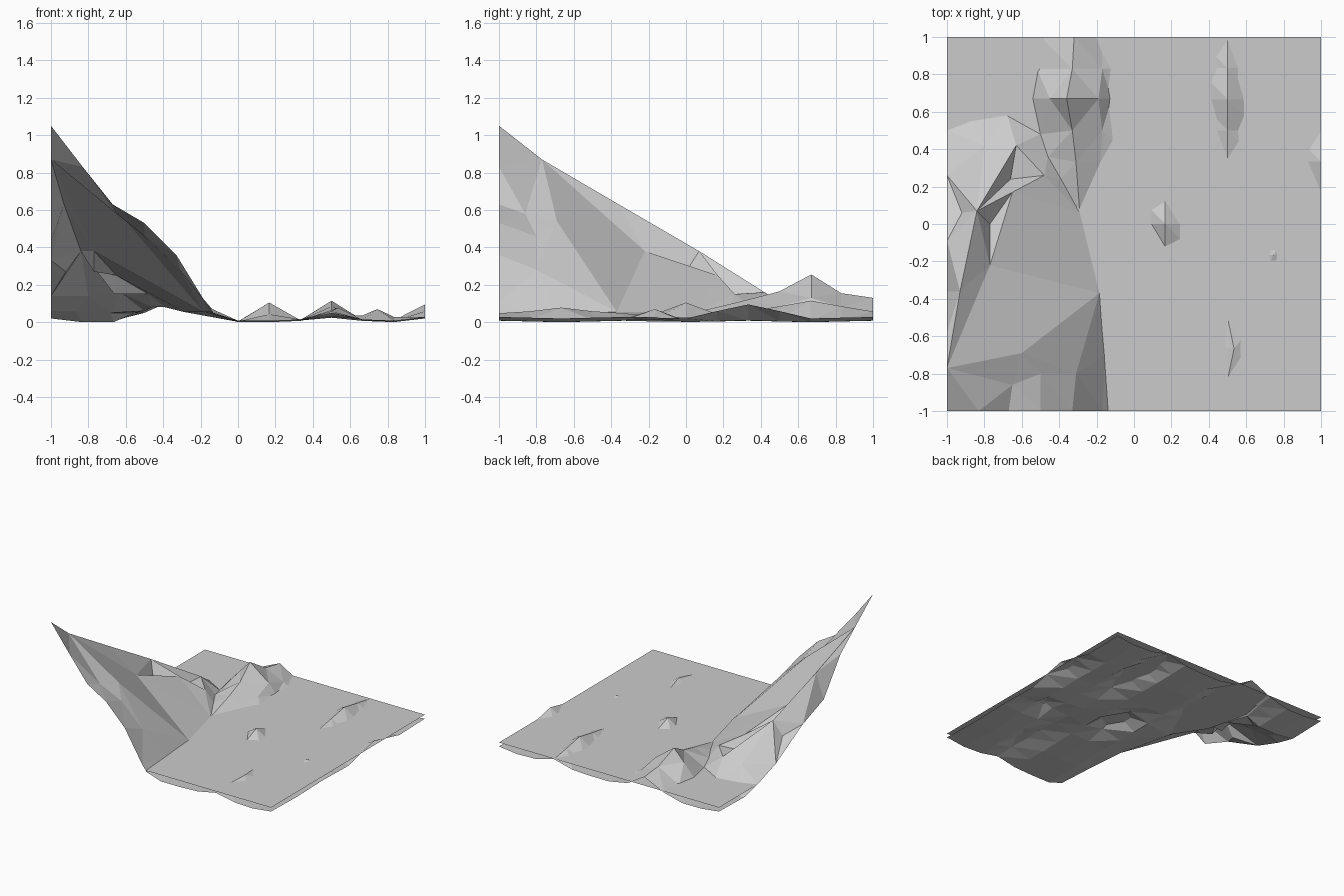
import bpy, math
from mathutils import Vector
from mathutils.geometry import delaunay_2d_cdt

WATER = 0.06


def add_mesh(name, verts, faces):
    me = bpy.data.meshes.new(name)
    me.from_pydata(verts, [], faces)
    me.update()
    ob = bpy.data.objects.new(name, me)
    bpy.context.collection.objects.link(ob)
    return ob


# Small rocks poking through the water: x, y, peak height, x radius, y radius
rocks = [
    (1/6, 0, 0.105, 0.17, 0.27),
    (0.5, 2/3, 0.115, 0.17, 0.48),
    (0.535, -2/3, 0.078, 0.14, 0.55),
    (0.745, -1/6, 0.07, 0.14, 0.17),
    (1.0, 1/3, 0.095, 0.17, 0.33),
]


def seabed(x, y):
    z = 0.008 * (1 - math.cos(3 * math.pi * y)) / 2
    z += 0.024 * math.exp(-((x - 0.5) / 0.15) ** 2)
    z += 0.02 * max(0, abs(x) - 0.83) / 0.17
    for rx, ry, h, a, b in rocks:
        d = min(1, math.hypot((x - rx) / a, (y - ry) / b))
        z = max(z, z + (h - z) * (1 - d))
    return z


# Rear crest of the mountain and the front spur below it, kept as crease edges
crest = [(-1, -.77, .87), (-.93, -.36, .63), (-.84, .07, .38), (-.63, .42, .16)]
spur = [(-.77, -.22, .38), (-.65, .17, .25), (-.48, .26, .15), (-.39, .24, .08)]

# Coastal mountain: front edge, left edge, slopes and rear lobe
mountain = [
    (-1, -1, 1.05), (-.83, -1, .83), (-.67, -1, .63), (-.5, -1, .53),
    (-.33, -1, .36), (-.17, -1, .10), (-.13, -1, .05),
    (-1, -.58, .72), (-1, -.36, .43), (-1, -.09, .33),
    (-1, .26, .14), (-1, .5, .06),
    (-.60, -.69, .54), (-.65, -.86, .58), (-.5, -.8, .46), (-.31, -.8, .28),
    (-.155, -.7, .055), (-.185, -.37, .055), (-.29, .06, .055),
    (-.92, .06, .27), (-.77, .0, .27), (-.66, .24, .15),
    (-.8, .42, .14), (-.87, .55, .06), (-.68, .59, .05), (-.5, .48, .06),
]

# Mound behind the mountain
mound = [
    (-.36, .67, .255), (-.45, .67, .16), (-.55, .67, .05), (-.19, .67, .13),
    (-.12, .67, .05), (-.33, .83, .155), (-.32, 1, .13), (-.5, 1, .05),
    (-.17, 1, .04), (-.33, .5, .165), (-.17, .5, .085), (-.46, .36, .08),
    (-.31, .33, .12), (-.18, .33, .06), (-.52, .83, .05), (-.17, .83, .08),
]

# Seabed grid, left open where the mountain and mound sit
points = [Vector(p) for p in crest + spur + mountain + mound]
for i in range(13):
    for j in range(13):
        x, y = i / 6 - 1, j / 6 - 1
        if x < -0.05 and (y < 0.66 or x > -0.6):
            continue
        points.append(Vector((x, y, seabed(x, y))))
for k in (2, 3):                       # rocks that sit off the grid
    points.append(Vector(rocks[k][:3]))

creases = [(0, 1), (1, 2), (2, 3), (4, 5), (5, 6), (6, 7), (0, 4)]
co, _, tris, src, _, _ = delaunay_2d_cdt([p.xy for p in points], creases, [], 0, 1e-5)
add_mesh("terrain", [(c.x, c.y, points[s[0]].z) for c, s in zip(co, src)], tris)

# Water sheet, trimmed along the shoreline
shore = [(-.14, -1), (1, -1), (1, 1), (-1, 1), (-1, .5), (-.87, .55),
         (-.68, .58), (-.5, .48), (-.46, .32), (-.29, .06), (-.185, -.37)]
add_mesh("water", [(x, y, WATER) for x, y in shore], [range(len(shore))])
